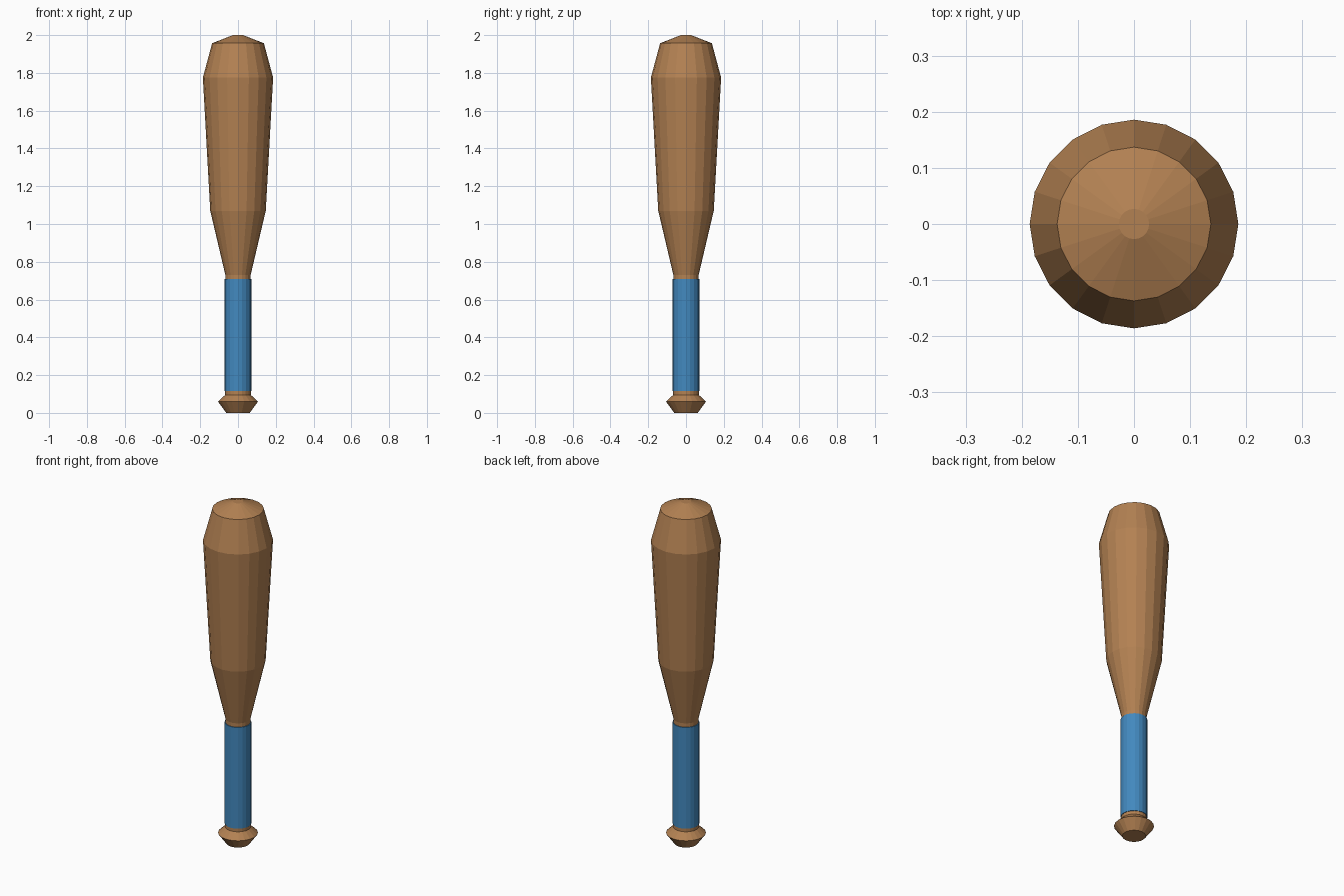
import bpy, bmesh
from math import cos, sin, tau

if "Cube" in bpy.data.objects:
    bpy.data.objects.remove(bpy.data.objects["Cube"])

SIDES = 20


def material(name, color):
    m = bpy.data.materials.new(name)
    m.diffuse_color = color
    m.use_nodes = True
    m.node_tree.nodes["Principled BSDF"].inputs["Base Color"].default_value = m.diffuse_color
    return m


def lathe(name, profile, mat):
    """Flat-faced solid turned around z from (radius, height) points."""
    bm = bmesh.new()
    rings = [[bm.verts.new((r * cos(tau * i / SIDES), r * sin(tau * i / SIDES), z))
              for i in range(SIDES)] for r, z in profile]
    for low, high in zip(rings, rings[1:]):
        for i in range(SIDES):
            j = (i + 1) % SIDES
            bm.faces.new((low[i], low[j], high[j], high[i]))
    bm.faces.new(rings[0][::-1])
    bm.faces.new(rings[-1])
    mesh = bpy.data.meshes.new(name)
    bm.to_mesh(mesh)
    bm.free()
    mesh.materials.append(mat)
    obj = bpy.data.objects.new(name, mesh)
    bpy.context.collection.objects.link(obj)
    return obj


wood = material("wood", (0.45, 0.22, 0.085, 1))
blue = material("blue_wrap", (0.055, 0.25, 0.52, 1))

# Wooden bat: knob, handle, taper, barrel and rounded tip
lathe("bat_body", [
    (0.062, 0.0), (0.106, 0.06), (0.068, 0.095), (0.067, 0.73),
    (0.147, 1.07), (0.186, 1.775), (0.137, 1.957), (0.027, 2.0),
], wood)

# Grip wrap around the handle
lathe("grip_wrap", [(0.071, 0.115), (0.071, 0.708)], blue)
